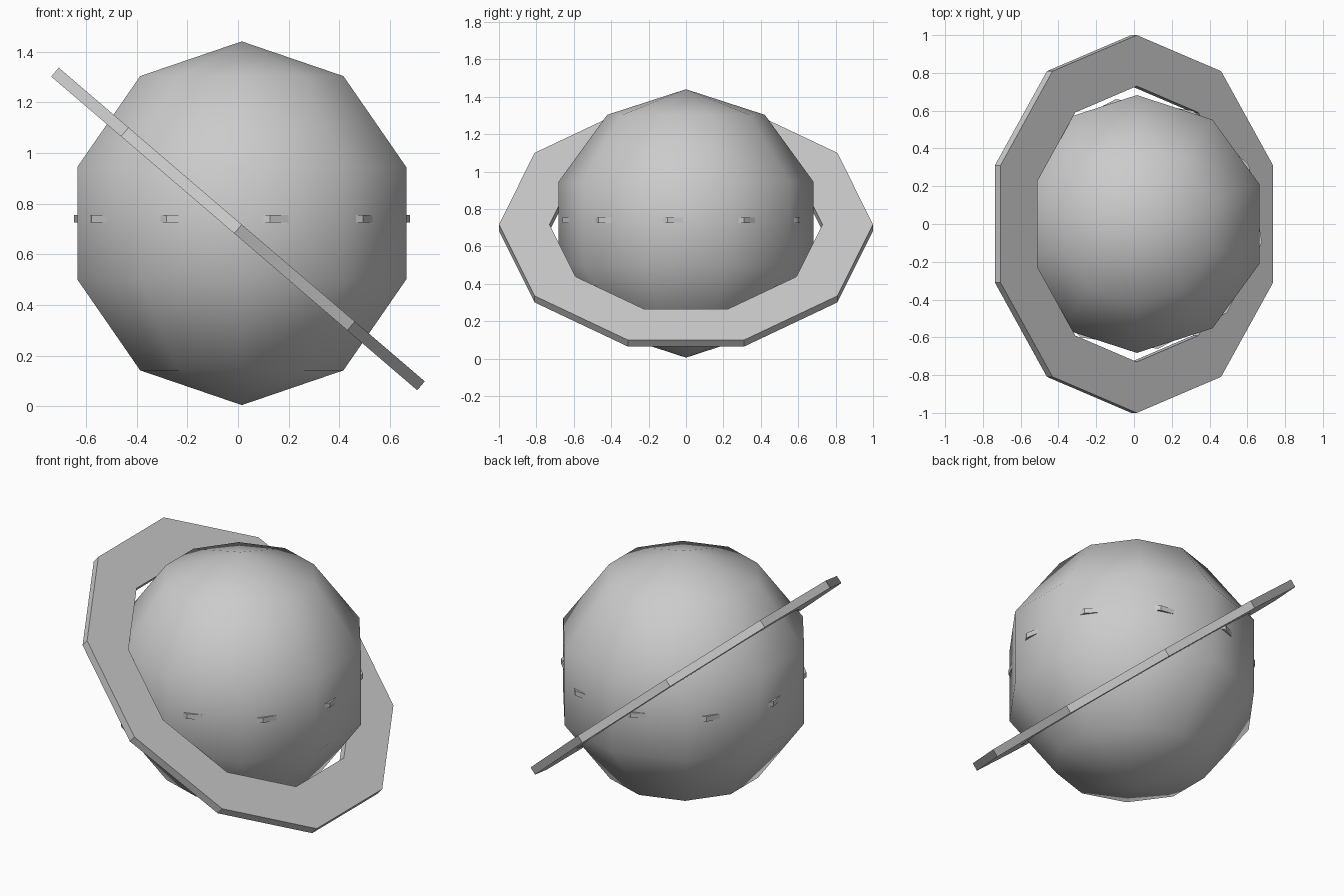
import bpy
import bmesh
from math import sin, cos, tau, radians

cube = bpy.data.objects.get("Cube")
if cube:
    bpy.data.objects.remove(cube, do_unlink=True)

SIDES = 10

grey = bpy.data.materials.new("light_grey")
grey.use_nodes = True
colour = (0.6, 0.6, 0.6, 1)
grey.diffuse_color = colour
grey.node_tree.nodes["Principled BSDF"].inputs["Base Color"].default_value = colour


def add_object(name, bm, location, rotation=(0, 0, 0), smooth=False):
    bmesh.ops.recalc_face_normals(bm, faces=bm.faces)
    for face in bm.faces:
        face.smooth = smooth
    mesh = bpy.data.meshes.new(name)
    bm.to_mesh(mesh)
    bm.free()
    mesh.materials.append(grey)
    obj = bpy.data.objects.new(name, mesh)
    obj.location = location
    obj.rotation_euler = rotation
    bpy.context.collection.objects.link(obj)
    return obj


def flat_ring(inner, outer, thickness):
    """Ten-sided washer with a rectangular section, first corner on +y."""
    bm = bmesh.new()
    h = thickness / 2
    section = [(inner, -h), (outer, -h), (outer, h), (inner, h)]
    loops = []
    for i in range(SIDES):
        a = tau * i / SIDES
        loops.append([bm.verts.new((r * sin(a), r * cos(a), z)) for r, z in section])
    for i in range(SIDES):
        a, b = loops[i], loops[(i + 1) % SIDES]
        for j in range(4):
            k = (j + 1) % 4
            bm.faces.new((a[j], a[k], b[k], b[j]))
    return bm


# Low-poly globe with smooth shading
globe = bmesh.new()
bmesh.ops.create_uvsphere(globe, u_segments=SIDES, v_segments=5, radius=0.7175)
add_object("planet_globe", globe, (0.015, 0, 0.7225), smooth=True)

# Wide tilted ring
add_object("tilted_ring", flat_ring(0.73, 1.0, 0.046), (0, 0, 0.70),
           (0, radians(40.6), 0))

# Thin band whose corners break through the globe near its equator
add_object("equator_band", flat_ring(0.6, 0.67, 0.03), (0.015, 0, 0.74),
           (0, 0, radians(9.6)))
